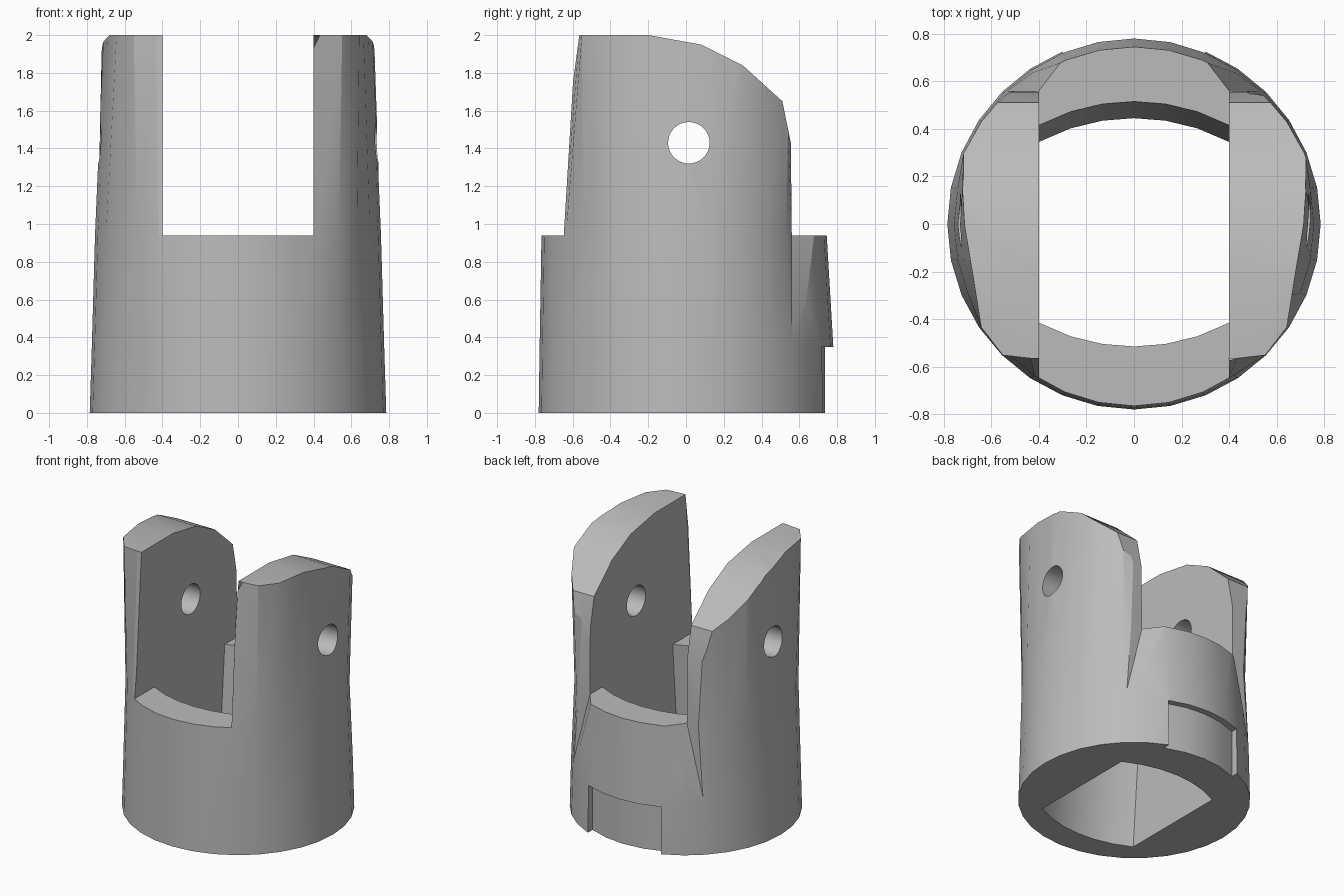
import bpy, bmesh
from math import sin, cos, pi, sqrt
from mathutils import Vector

cube = bpy.data.objects.get("Cube")
if cube:
    bpy.data.objects.remove(cube, do_unlink=True)

SIDES, SLOT, RIM, TOP = 32, 0.40, 0.94, 2.0

grey = bpy.data.materials.new("plain grey")
grey.use_nodes = True
grey.diffuse_color = (0.5, 0.5, 0.5, 1)
grey.node_tree.nodes["Principled BSDF"].inputs["Base Color"].default_value = (0.5, 0.5, 0.5, 1)


def finish(name, bm):
    bmesh.ops.recalc_face_normals(bm, faces=bm.faces[:])
    mesh = bpy.data.meshes.new(name)
    bm.to_mesh(mesh)
    bm.free()
    mesh.materials.append(grey)
    obj = bpy.data.objects.new(name, mesh)
    bpy.context.collection.objects.link(obj)
    return obj


def loft(name, rings):
    """Closed solid through rings with equal point counts."""
    bm = bmesh.new()
    loops = [[bm.verts.new(p) for p in ring] for ring in rings]
    n = len(loops[0])
    for low, high in zip(loops, loops[1:]):
        for i in range(n):
            j = (i + 1) % n
            bm.faces.new((low[i], low[j], high[j], high[i]))
    bm.faces.new(loops[0][::-1])
    bm.faces.new(loops[-1])
    return finish(name, bm)


def hull(name, points):
    bm = bmesh.new()
    for p in points:
        bm.verts.new(p)
    bmesh.ops.convex_hull(bm, input=bm.verts[:])
    return finish(name, bm)


def cut(target, cutter, operation="DIFFERENCE"):
    cutter.hide_render = True
    mod = target.modifiers.new("cut", "BOOLEAN")
    mod.operation, mod.solver, mod.object = operation, "EXACT", cutter
    bpy.context.view_layer.objects.active = target
    bpy.ops.object.modifier_apply(modifier=mod.name)
    bpy.data.objects.remove(cutter, do_unlink=True)


# Outer body: round at the foot, squared off towards the top
def ring(z, rx, front, back):
    pts = []
    for i in range(SIDES):
        a = 2 * pi * i / SIDES
        pts.append((rx * cos(a), (back if sin(a) > 0 else front) * sin(a), z))
    return pts


def squared(p):
    x, y, z = p
    y = max(-0.565, min(0.56, y))
    limit = 0.72 + 0.16 * min(0, y - 0.05)
    return (max(-limit, min(limit, x)), y, z)


body = loft("clevis_body", [
    ring(0, 0.785, 0.78, 0.785),
    ring(0.35, 0.774, 0.775, 0.78),
    ring(RIM, 0.757, 0.765, 0.745),
    [squared(p) for p in ring(TOP, 0.78, 0.78, 0.78)],
])

# Side profile: arms sloped at the back, low rim behind them
profile = [(-0.9, -0.1), (-0.9, 2.1), (-0.2, 2.1), (-0.2, TOP), (0.08, 1.95), (0.3, 1.84),
           (0.51, 1.65), (0.555, 1.43), (0.56, RIM), (0.9, RIM), (0.9, -0.1)]
cut(body, loft("profile_cutter", [[(x, y, z) for y, z in profile] for x in (-1, 1)]), "INTERSECT")

# Open slot between the arms
cut(body, hull("slot_cutter", [(x, y, z) for x in (-SLOT, SLOT) for y in (-1, 1) for z in (RIM, 2.2)]))

# Leaning bore with flat sides and curved front and back
xs = [SLOT * k / 3 for k in range(-3, 4)]


def bore(z):
    shift = -0.07 * (1 - z / RIM)
    bulge = [sqrt(0.85 ** 2 - x * x) - 0.335 for x in xs]
    return ([(x, shift - b, z) for x, b in zip(xs, bulge)]
            + [(x, shift + b, z) for x, b in zip(xs[::-1], bulge[::-1])])


cut(body, loft("bore_cutter", [bore(-0.1), bore(1.0)]))

# Cross pin hole through both arms
cut(body, loft("pin_hole_cutter", [
    [(x, 0.015 + 0.11 * cos(2 * pi * i / 32), 1.43 + 0.11 * sin(2 * pi * i / 32)) for i in range(32)]
    for x in (-1, 1)]))

# Shallow recess low on the back
arc = [(x, sqrt(0.735 ** 2 - x * x)) for x in (-0.3, -0.15, 0, 0.15, 0.3)]
outline = arc + [(0.3, 1), (-0.3, 1)]
cut(body, loft("recess_cutter", [[(x, y, z) for x, y in outline] for z in (-0.1, 0.35)]))

# Wedge reliefs where the arms meet the back rim
for side in (-1, 1):
    top = [(0.3, 0.69), (SLOT, 0.56), (0.65, 0.56), (0.65, 0.85), (0.3, 0.85)]
    points = [(side * x, y, z) for x, y in top for z in (RIM, 1.0)]
    points += [(side * 0.54, 0.56, 0.39), (side * 0.45, 0.65, 0.45)]
    cut(body, hull("relief_cutter", points))

bpy.ops.object.select_all(action="DESELECT")
body.select_set(True)
bpy.context.view_layer.objects.active = body
bpy.ops.object.shade_smooth_by_angle(angle=pi / 9)
